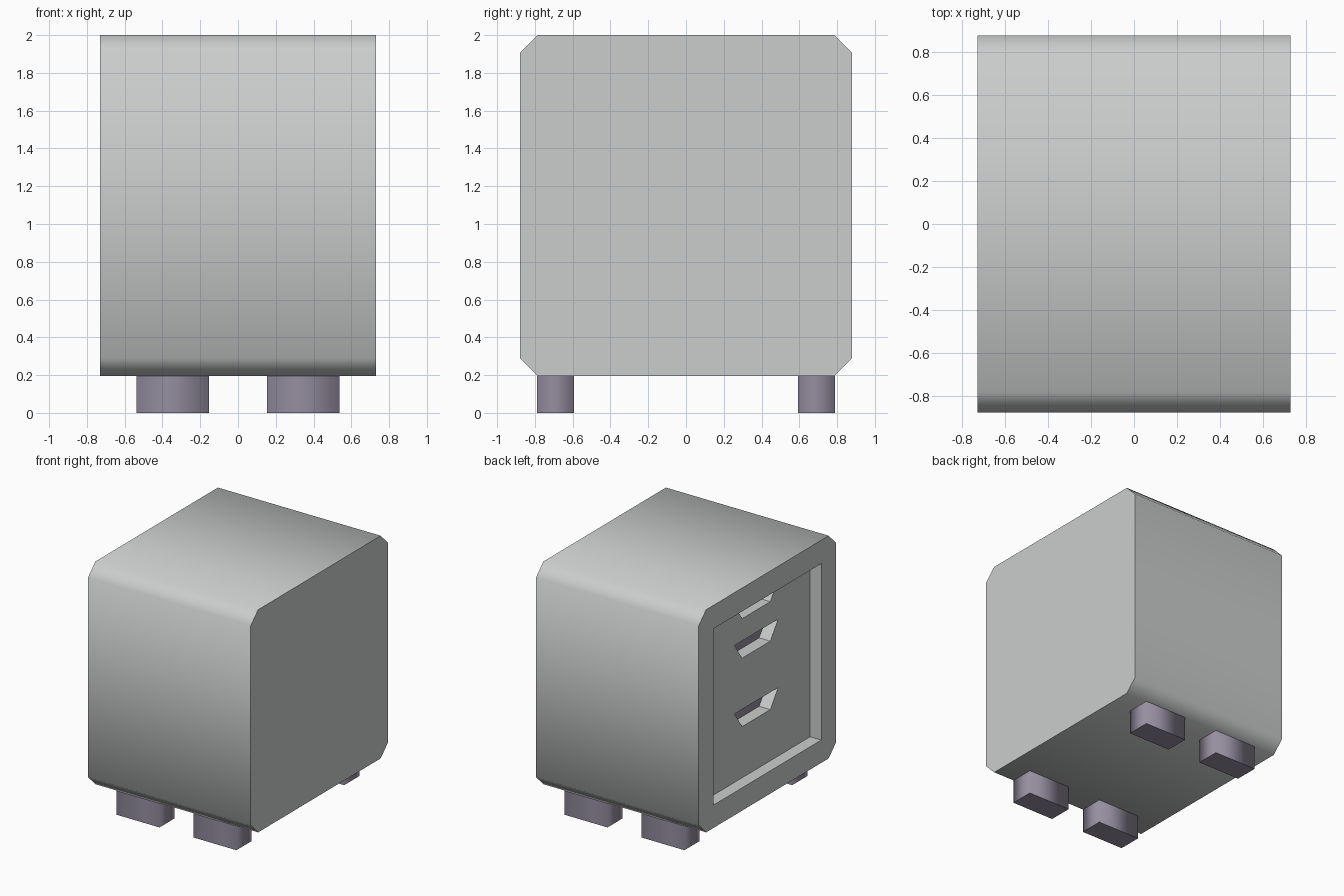
import bpy, bmesh, math

cube = bpy.data.objects.get("Cube")
if cube:
    bpy.data.objects.remove(cube, do_unlink=True)


def material(name, color):
    m = bpy.data.materials.new(name)
    m.use_nodes = True
    m.diffuse_color = color
    m.node_tree.nodes["Principled BSDF"].inputs["Base Color"].default_value = color
    return m


light_grey = material("light grey", (0.60, 0.61, 0.61, 1))
purple_grey = material("purple grey", (0.30, 0.27, 0.35, 1))


def finish(name, bm, mat):
    bmesh.ops.recalc_face_normals(bm, faces=bm.faces)
    mesh = bpy.data.meshes.new(name)
    bm.to_mesh(mesh)
    bm.free()
    ob = bpy.data.objects.new(name, mesh)
    bpy.context.collection.objects.link(ob)
    mesh.materials.append(mat)
    return ob


def prism(name, profile, x0, x1, mat):
    """Extrude a (y, z) profile from x0 to x1."""
    bm = bmesh.new()
    face = bm.faces.new([bm.verts.new((x0, y, z)) for y, z in profile])
    ext = bmesh.ops.extrude_face_region(bm, geom=[face])
    moved = [g for g in ext["geom"] if isinstance(g, bmesh.types.BMVert)]
    bmesh.ops.translate(bm, verts=moved, vec=(x1 - x0, 0, 0))
    if not face.is_valid or len(bm.faces) < len(profile) + 2:
        bm.faces.new([v for v in bm.verts if v not in moved])
    return finish(name, bm, mat)


def rect(half, z0, z1):
    return [(-half, z0), (half, z0), (half, z1), (-half, z1)]


# Dimensions
side, depth, base, top, cut = 0.73, 0.88, 0.195, 2.0, 0.095
open_half, open_bottom, open_top = 0.69, 0.38, 1.81
front_x, back_x = -0.63, -0.53

# Chamfered cabinet shell with an open side
shell = [(-depth + cut, base), (depth - cut, base), (depth, base + cut), (depth, top - cut),
         (depth - cut, top), (-depth + cut, top), (-depth, top - cut), (-depth, base + cut)]
body = prism("cabinet_body", shell, -side, side, light_grey)
cutter = prism("opening_cutter", rect(open_half, open_bottom, open_top),
               -side - 0.1, back_x + 0.01, light_grey)
cutter.hide_render = True
cutter.hide_set(True)

mod = body.modifiers.new("opening", "BOOLEAN")
mod.operation = "DIFFERENCE"
mod.solver = "EXACT"
mod.object = cutter
bpy.ops.object.select_all(action="DESELECT")
body.select_set(True)
bpy.context.view_layer.objects.active = body
bpy.ops.object.modifier_apply(modifier=mod.name)
bpy.ops.object.shade_smooth_by_angle(angle=math.radians(60))
bpy.data.objects.remove(cutter, do_unlink=True)

# Panel seen through the hand notches
prism("back_panel", rect(open_half, open_bottom, open_top), back_x, back_x + 0.01, purple_grey)

# Drawer fronts, each with a tapered hand notch in its top edge
levels = [open_bottom, 0.935, 1.49, open_top]
for label, z0, z1 in zip(("bottom", "middle", "top"), levels, levels[1:]):
    notch = [(0.28, z1), (0.18, z1 - 0.14), (-0.18, z1 - 0.14), (-0.28, z1)]
    outline = rect(open_half, z0, z1)[:3] + notch + [(-open_half, z1)]
    prism(label + "_drawer_front", outline, front_x, back_x, light_grey)

# Four feet with softly shaded sides
for row, sy in (("front", -1), ("back", 1)):
    for hand, sx in (("right", -1), ("left", 1)):
        bm = bmesh.new()
        bmesh.ops.create_cube(bm, size=1)
        bmesh.ops.scale(bm, verts=bm.verts, vec=(0.385, 0.195, base))
        bmesh.ops.translate(bm, verts=bm.verts, vec=(sx * 0.345, sy * 0.69, base / 2))
        for f in bm.faces:
            f.smooth = True
        for e in bm.edges:
            e.smooth = abs(e.verts[0].co.z - e.verts[1].co.z) > 0.01
        finish(f"{row}_{hand}_foot", bm, purple_grey)
